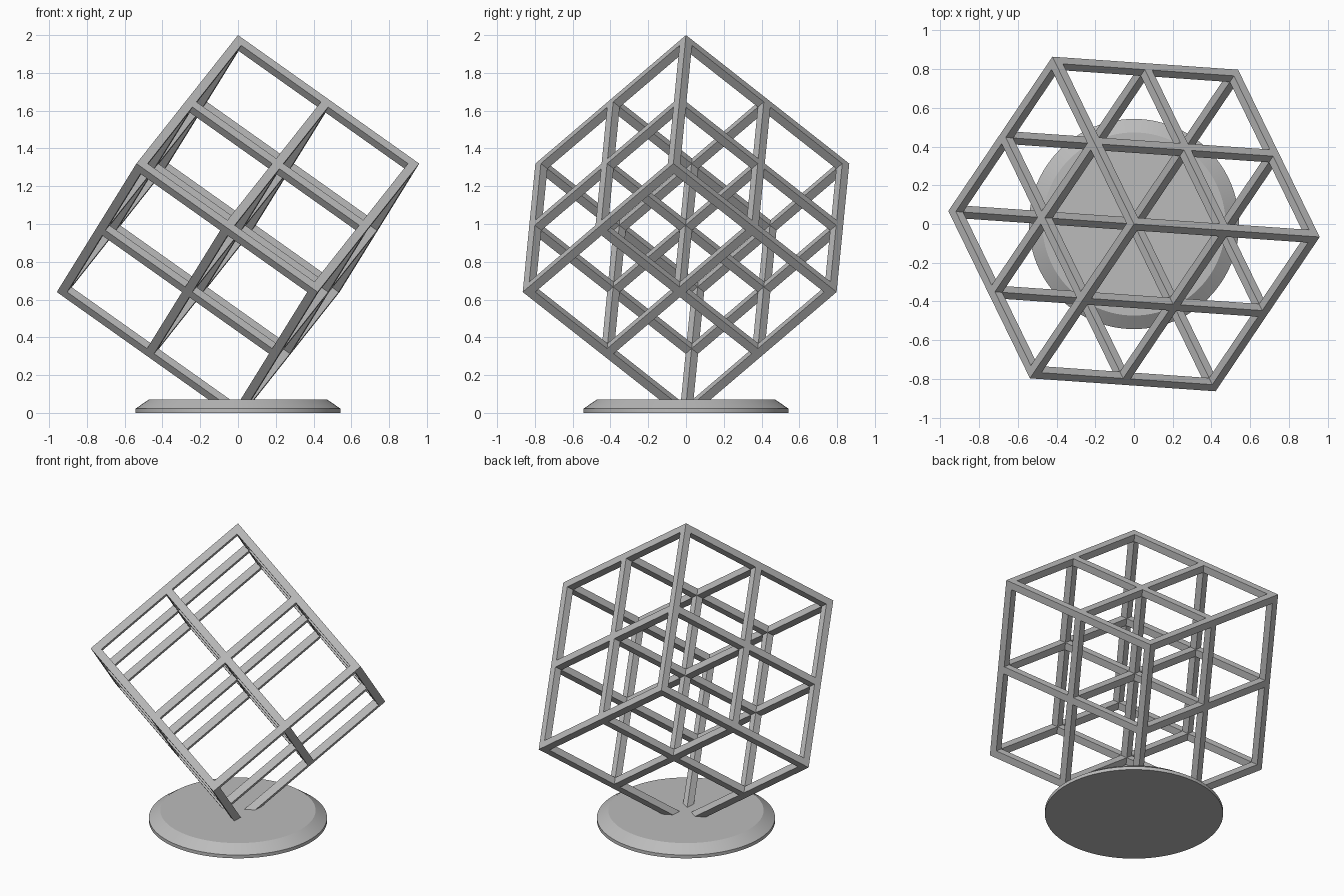
import bpy, bmesh, math
from mathutils import Vector
from itertools import product

if "Cube" in bpy.data.objects:
    bpy.data.objects.remove(bpy.data.objects["Cube"])

EDGE = 1.178      # lattice cube side
BAR = 0.047       # square bar thickness
APEX = Vector((0, 0, 2))
TURN = -4         # heading of the first upper corner, degrees

grey = bpy.data.materials.new("grey metal")
grey.use_nodes = True
colour = (0.5, 0.5, 0.5, 1)
grey.diffuse_color = colour
grey.node_tree.nodes["Principled BSDF"].inputs["Base Color"].default_value = colour


def make_object(name, bm):
    bmesh.ops.recalc_face_normals(bm, faces=bm.faces)
    mesh = bpy.data.meshes.new(name)
    bm.to_mesh(mesh)
    bm.free()
    mesh.materials.append(grey)
    obj = bpy.data.objects.new(name, mesh)
    bpy.context.collection.objects.link(obj)
    return obj


# Lattice: bars in three directions, balanced on a corner of the cube
axes = []
for i in range(3):
    a = math.radians(TURN + 120 * i)
    flat, drop = math.sqrt(2 / 3), math.sqrt(1 / 3)
    axes.append(Vector((flat * math.cos(a), flat * math.sin(a), -drop)))

mid = EDGE / 2
cuts = [0, BAR, mid - BAR / 2, mid + BAR / 2, EDGE - BAR, EDGE]


def solid(cell):
    # even slots hold bars; a cell is filled where two or more slots are even
    return all(0 <= c < 5 for c in cell) and sum(c % 2 == 0 for c in cell) >= 2


bm = bmesh.new()
grid = {}


def corner(key):
    if key not in grid:
        grid[key] = bm.verts.new(APEX + sum((axes[n] * cuts[key[n]] for n in range(3)), Vector()))
    return grid[key]


for cell in product(range(5), repeat=3):
    if not solid(cell):
        continue
    for n, side in product(range(3), (0, 1)):
        neighbour = list(cell)
        neighbour[n] += 2 * side - 1
        if solid(neighbour):
            continue
        u, v = (n + 1) % 3, (n + 2) % 3
        ring = []
        for du, dv in ((0, 0), (1, 0), (1, 1), (0, 1)):
            key = list(cell)
            key[n] += side
            key[u] += du
            key[v] += dv
            ring.append(corner(tuple(key)))
        bm.faces.new(ring)

# Trim the lowest corner inside the base
bmesh.ops.recalc_face_normals(bm, faces=bm.faces)
bmesh.ops.bisect_plane(bm, geom=bm.verts[:] + bm.edges[:] + bm.faces[:],
                       plane_co=(0, 0, 0.03), plane_no=(0, 0, -1), clear_outer=True)
make_object("cube_lattice", bm)

# Base: round plate with a bevelled rim
bm = bmesh.new()
rings = []
for radius, z in ((0.543, 0), (0.543, 0.022), (0.473, 0.07)):
    rings.append(bmesh.ops.create_circle(bm, segments=96, radius=radius)["verts"])
    for vert in rings[-1]:
        vert.co.z = z
for low, high in zip(rings, rings[1:]):
    for i in range(len(low)):
        j = (i + 1) % len(low)
        bm.faces.new((low[i], low[j], high[j], high[i]))
bm.faces.new(rings[0])
bm.faces.new(rings[-1])
base = make_object("round_base", bm)

bpy.ops.object.select_all(action="DESELECT")
base.select_set(True)
bpy.context.view_layer.objects.active = base
bpy.ops.object.shade_smooth_by_angle(angle=math.radians(20))
